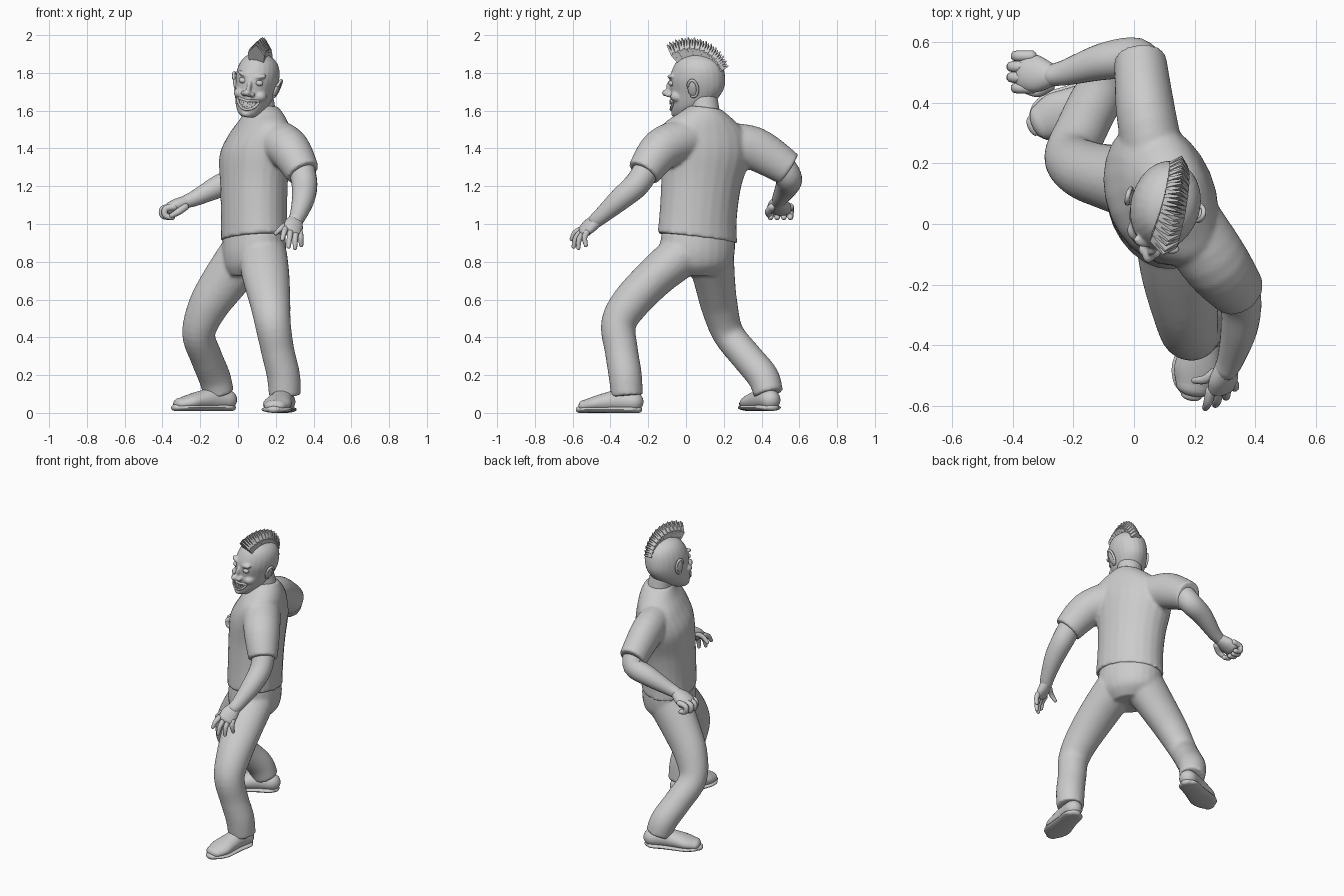
import bpy, bmesh, math
from mathutils import Vector, Matrix

cube = bpy.data.objects.get("Cube")
if cube:
    bpy.data.objects.remove(cube)

clay = bpy.data.materials.new("light_grey")
clay.use_nodes = True
GREY = (0.6, 0.6, 0.6, 1)
clay.diffuse_color = GREY
clay.node_tree.nodes["Principled BSDF"].inputs["Base Color"].default_value = GREY

UP = Vector((0, 0, 1))
X = Vector((1, 0, 0))
ACROSS = Vector((0.39, -0.92, 0))          # shoulder-to-shoulder direction
LEAN = Vector((-0.05, 0.12, 1)).normalized()
HEAD = (Matrix.Translation((0.1, 0.06, 1.758)) @ Matrix.Rotation(-0.24, 4, 'Z')
        @ Matrix.Rotation(0.16, 4, 'Y'))


def spline(p, steps):
    """Catmull-Rom resampling of section rows."""
    p = [Vector(q) for q in p]
    out = []
    for i in range(len(p) - 1):
        a, b, c, d = p[max(i - 1, 0)], p[i], p[i + 1], p[min(i + 2, len(p) - 1)]
        for k in range(steps):
            t = k / steps
            out.append(0.5 * (2 * b + (c - a) * t + (2 * a - 5 * b + 4 * c - d) * t ** 2
                              + (3 * b - a - 3 * c + d) * t ** 3))
    return out + [p[-1]]


def loft(bm, rows, side=ACROSS, normal=None, n=24, steps=5, rounded=False):
    """Skin elliptical sections (x, y, z, half width[, half depth])."""
    rows = spline([(*r, r[3]) if len(r) == 4 else r for r in rows], steps)
    rings = []
    for i, r in enumerate(rows):
        ahead, behind = rows[min(i + 1, len(rows) - 1)], rows[max(i - 1, 0)]
        t = normal or (Vector(ahead[:3]) - Vector(behind[:3])).normalized()
        u = (Vector(side) - t * t.dot(Vector(side))).normalized()
        rings.append((Vector(r[:3]), r[3], r[4], t, u, t.cross(u)))
    if rounded:
        def dome(ring, sign):
            c, a, b, t, u, v = ring
            return [(c + t * sign * min(a, b) * math.sin(k), a * math.cos(k),
                     b * math.cos(k), t, u, v) for k in (0.4, 0.8, 1.15, 1.4)]
        rings = dome(rings[0], -1)[::-1] + rings + dome(rings[-1], 1)
    loops = []
    for c, a, b, t, u, v in rings:
        loops.append([bm.verts.new(c + u * a * math.cos(math.tau * k / n)
                                   + v * b * math.sin(math.tau * k / n)) for k in range(n)])
    faces = [bm.faces.new(loops[0]), bm.faces.new(loops[-1][::-1])]
    for p, q in zip(loops, loops[1:]):
        for k in range(n):
            faces.append(bm.faces.new((p[k], q[k], q[k - 1], p[k - 1])))
    bmesh.ops.recalc_face_normals(bm, faces=faces)


def ball(bm, at, size, turn=0):
    m = Matrix.Translation(at) @ Matrix.Rotation(turn, 4, 'Y') @ Matrix.Diagonal((*size, 1))
    bmesh.ops.create_uvsphere(bm, u_segments=20, v_segments=12, radius=1, matrix=m)


def finish(name, bm, matrix=None, fuse=0, angle=0.9):
    if matrix:
        bm.transform(matrix)
    mesh = bpy.data.meshes.new(name)
    bm.to_mesh(mesh)
    bm.free()
    mesh.materials.append(clay)
    ob = bpy.data.objects.new(name, mesh)
    bpy.context.collection.objects.link(ob)
    bpy.ops.object.select_all(action='DESELECT')
    ob.select_set(True)
    bpy.context.view_layer.objects.active = ob
    bpy.ops.object.shade_smooth_by_angle(angle=angle)
    if fuse:
        mod = ob.modifiers.new("fuse", 'REMESH')
        mod.mode, mod.voxel_size, mod.use_smooth_shade = 'VOXEL', fuse, True
        mod = ob.modifiers.new("relax", 'SMOOTH')
        mod.factor, mod.iterations = 0.5, 5


# Shirt: body and two sleeves fused
bm = bmesh.new()
loft(bm, [(.085, .06, .925, .22, .168), (.085, .065, 1.05, .212, .168), (.085, .08, 1.22, .22, .172),
          (.09, .1, 1.38, .25, .175), (.112, .105, 1.49, .245, .142), (.127, .108, 1.56, .165, .112),
          (.128, .105, 1.615, .088, .085)], normal=LEAN)
loft(bm, [(.18, .0, 1.45, .115), (.27, -.13, 1.395, .112), (.345, -.225, 1.27, .09)])
loft(bm, [(.075, .18, 1.43, .105, .1), (.04, .36, 1.4, .115, .098), (.02, .545, 1.29, .092, .086)], side=UP)
finish("shirt", bm, fuse=.01)

# Trousers: pelvis and two legs fused
bm = bmesh.new()
loft(bm, [(.085, .065, .96, .2, .155), (.085, .06, .86, .205, .163), (.08, .06, .78, .185, .15),
          (.07, .05, .725, .12, .11)], normal=UP)
loft(bm, [(.13, -.02, .84, .13, .12), (.148, -.16, .722, .125, .108), (.17, -.292, .585, .108, .102),
          (.185, -.357, .47, .095, .093), (.21, -.342, .33, .088, .088), (.24, -.322, .2, .088, .088),
          (.248, -.312, .09, .084, .084)], side=X)
loft(bm, [(.03, .13, .83, .135, .125), (-.075, .153, .69, .122, .108), (-.16, .178, .56, .106, .097),
          (-.208, .223, .42, .088, .084), (-.17, .318, .3, .085, .083), (-.125, .408, .19, .085, .084),
          (-.1, .437, .1, .08, .078)], side=X)
finish("trousers", bm, fuse=.01)

# Shoes with soles
for side, heel, toe, lift in (("left", (.25, -.28), (.195, -.535), 0), ("right", (-.06, .445), (-.305, .335), .01)):
    h, t = Vector((*heel, lift)), Vector((*toe, lift))
    across = (t - h).cross(UP)
    shoe, sole = bmesh.new(), bmesh.new()
    upper, base = [], []
    for f, w, top in ((0, .055, .11), (.3, .06, .12), (.55, .068, .105), (.8, .075, .085), (1, .058, .066)):
        c = h.lerp(t, f)
        upper.append((c.x, c.y, c.z + top / 2 + .004, w, top / 2))
        base.append((c.x, c.y, c.z + .018, w + .008, .018))
    flat = (t - h).normalized()
    loft(shoe, upper, across, flat, rounded=True)
    base.append((*(t + flat * .03 + UP * .018), .035, .018))
    base.insert(0, (*(h - flat * .03 + UP * .018), .035, .018))
    loft(sole, base, across, flat, rounded=True)
    finish(side + "_shoe", shoe)
    finish(side + "_sole", sole)

# Arms
bm = bmesh.new()
loft(bm, [(.335, -.2, 1.3, .07), (.352, -.26, 1.21, .068), (.345, -.35, 1.13, .06),
          (.32, -.44, 1.05, .045), (.305, -.475, 1.02, .04)], rounded=True)
finish("left_arm", bm)
bm = bmesh.new()
loft(bm, [(.03, .5, 1.32, .07), (.005, .545, 1.245, .069), (-.1, .535, 1.2, .061),
          (-.22, .5, 1.14, .043), (-.27, .49, 1.12, .036)], side=(.3, 1, 0), rounded=True)
finish("right_arm", bm)

# Left hand, open
bm = bmesh.new()
loft(bm, [(.305, -.47, 1.02, .04, .034), (.295, -.51, .99, .053, .032), (.29, -.54, .965, .05, .025)],
     side=(.8, .35, -.3), rounded=True)
for k, tip in (((.252, -.55, .975), (.235, -.605, .92)), ((.278, -.55, .962), (.268, -.595, .88)),
               ((.304, -.54, .955), (.302, -.57, .873)), ((.328, -.525, .955), (.335, -.53, .888)),
               ((.265, -.49, 1.0), (.2, -.515, .95))):
    mid = Vector(k).lerp(Vector(tip), .5) + Vector((0, -.01, .006))
    loft(bm, [(*k, .017), (*mid, .015), (*tip, .011)], n=10, steps=3, rounded=True)
finish("left_hand", bm)

# Right hand, curled
bm = bmesh.new()
loft(bm, [(-.265, .49, 1.12, .036, .033), (-.315, .493, 1.1, .06, .038), (-.355, .5, 1.08, .062, .036)],
     side=(.3, 1, 0), rounded=True)
for i in range(4):
    x, y = .014 * abs(i - 1.5), .448 + .035 * i
    loft(bm, [(x - .36, y, 1.09, .019), (x - .405, y, 1.08, .018), (x - .405, y, 1.045, .017),
              (x - .37, y, 1.035, .015)], side=(0, 1, 0), n=10, steps=4, rounded=True)
loft(bm, [(-.28, .455, 1.09, .02), (-.315, .435, 1.065, .018), (-.35, .44, 1.045, .014)],
     side=UP, n=10, rounded=True)
finish("right_hand", bm)

# Neck
bm = bmesh.new()
loft(bm, [(.128, .105, 1.55, .08), (.12, .098, 1.62, .076), (.105, .085, 1.7, .075)])
finish("neck", bm)

# Head, cheeks, brows and nose fused
bm = bmesh.new()
loft(bm, [(0, -.1, -.195, .026, .026), (0, -.08, -.175, .055, .062), (0, -.035, -.125, .086, .112),
          (0, -.003, -.05, .104, .142), (0, .002, .02, .113, .148), (0, .006, .08, .104, .13),
          (0, .004, .122, .076, .094), (0, 0, .149, .028, .033)], side=X, normal=UP)
for s in (-1, 1):
    ball(bm, (s * .055, -.098, -.075), (.035, .038, .03))
    ball(bm, (s * .045, -.13, .028), (.036, .02, .013), s * -.3)
    ball(bm, (s * .022, -.155, -.07), (.017, .02, .014))
ball(bm, (0, -.145, -.035), (.014, .026, .04))
ball(bm, (0, -.17, -.065), (.021, .026, .019))
ball(bm, (0, -.125, -.177), (.028, .024, .018))
finish("head", bm, HEAD, fuse=.006)

# Eyes and ears
for s, side in ((1, "left"), (-1, "right")):
    bm = bmesh.new()
    ball(bm, (s * .045, -.128, -.005), (.022, .018, .016))
    finish(side + "_eye", bm, HEAD)
    bm = bmesh.new()
    ball(bm, (s * .114, 0, -.025), (.012, .026, .045), s * .25)
    rim = []
    for k in range(11):
        a = math.radians(-110 + 27 * k)
        rim.append((s * (.118 + .012 * math.sin(a)), .003 + .026 * math.cos(a), -.022 + .045 * math.sin(a), .008))
    loft(bm, rim, side=X, n=8, steps=2, rounded=True)
    finish(side + "_ear", bm, HEAD)


# Grinning mouth: lips follow the curve of the jaw
def mouth(x, z):
    return Vector((x, -.148 + 7 * x * x, -.13 + z + 7 * x * x))


lips, teeth = bmesh.new(), bmesh.new()
path = [mouth(.058 * math.cos(math.tau * k / 16), .024 * math.sin(math.tau * k / 16)) for k in range(17)]
loft(lips, [(*p, .007) for p in path], side=(0, 1, 0), n=8, steps=2)
for row in (-1, 1):
    for k in range(-3, 4):
        x = k * .0125
        place = Matrix.Translation(mouth(x, row * .013)) @ Matrix.Diagonal((.0105, .008, .014, 1))
        bmesh.ops.create_cube(teeth, size=1, matrix=place)
finish("lips", lips, HEAD)
finish("teeth", teeth, HEAD, angle=.5)

# Mohawk: a fan of overlapping pointed blades
bm = bmesh.new()
COUNT = 26
for i in range(COUNT):
    f = i / (COUNT - 1)
    tip = .25 - .065 * f + .006 * (i % 2)
    wide = .046 - .014 * f
    turn = Matrix.Translation((.004, 0, 0)) @ Matrix.Rotation(math.radians(39 - 104 * f), 4, 'X')
    ring = [(wide * .8, .11), (wide, tip - .06 + .025 * f), (0, tip)]
    outline = ring + [(-x, z) for x, z in ring[1::-1]]
    front, back = [[bm.verts.new(turn @ Vector((x, y * (1 if x else .35), z))) for x, z in outline]
                   for y in (-.008, .008)]
    bm.faces.new(front)
    bm.faces.new(back[::-1])
    for k in range(len(front)):
        bm.faces.new((front[k - 1], back[k - 1], back[k], front[k]))
bmesh.ops.recalc_face_normals(bm, faces=bm.faces[:])
finish("mohawk", bm, HEAD, angle=.4)
